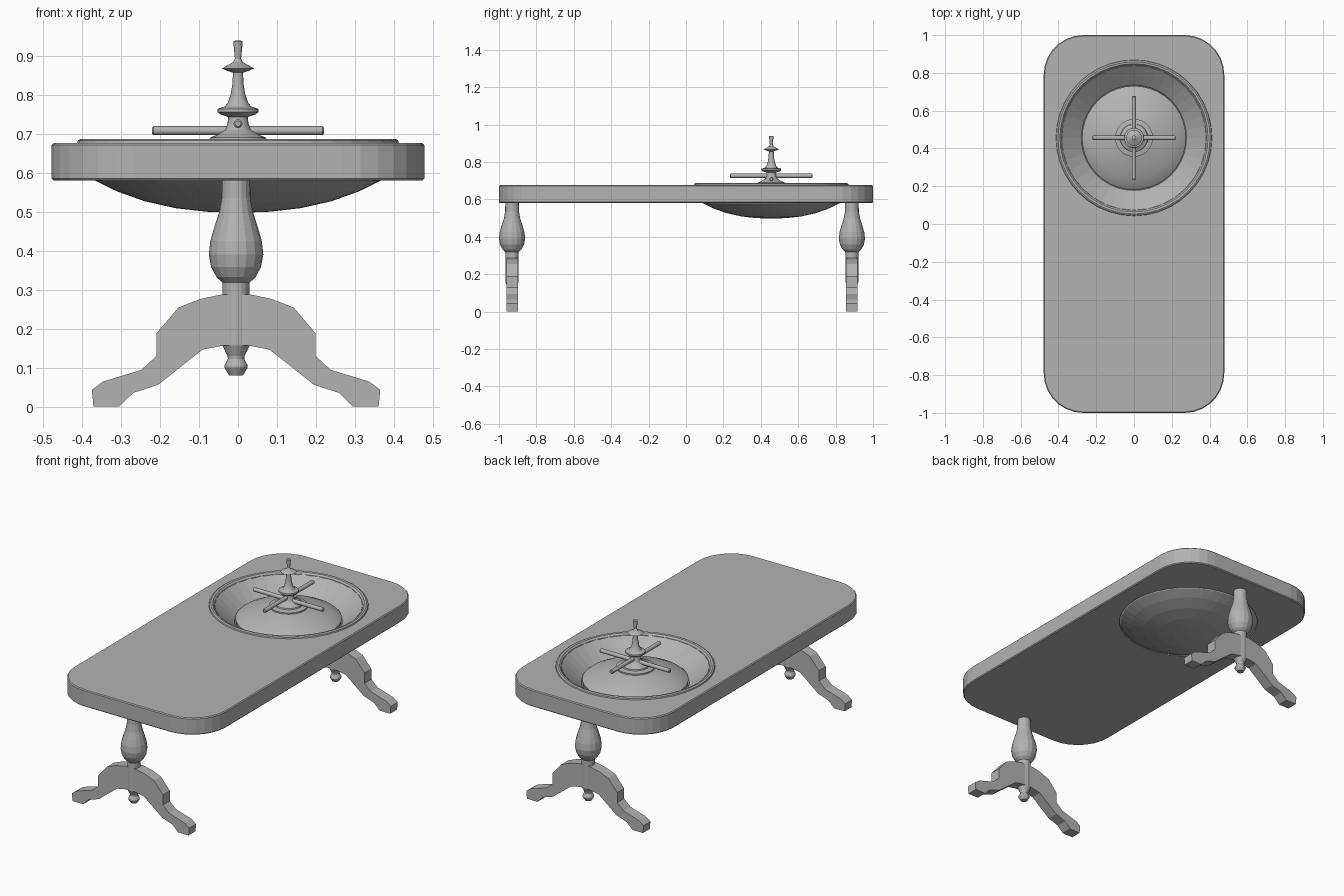
import bpy, bmesh
from math import sin, cos, pi, radians
from mathutils import Matrix

if "Cube" in bpy.data.objects:
    bpy.data.objects.remove(bpy.data.objects["Cube"])

# Single plain grey finish
grey = bpy.data.materials.new("plain grey")
grey.use_nodes = True
grey.diffuse_color = (0.45, 0.45, 0.45, 1)
grey.node_tree.nodes["Principled BSDF"].inputs["Base Color"].default_value = grey.diffuse_color


def finish(bm, name, smooth=None):
    bmesh.ops.remove_doubles(bm, verts=bm.verts, dist=1e-5)
    bmesh.ops.recalc_face_normals(bm, faces=bm.faces)
    mesh = bpy.data.meshes.new(name)
    bm.to_mesh(mesh)
    bm.free()
    mesh.materials.append(grey)
    obj = bpy.data.objects.new(name, mesh)
    bpy.context.collection.objects.link(obj)
    bpy.ops.object.select_all(action='DESELECT')
    obj.select_set(True)
    bpy.context.view_layer.objects.active = obj
    if smooth:
        bpy.ops.object.shade_smooth_by_angle(angle=radians(smooth))
    return obj


def lathe(name, profile, x, y, steps=32, smooth=None):
    """Spin (radius, height) points around a vertical axis."""
    bm = bmesh.new()
    verts = [bm.verts.new((r, 0, z)) for r, z in profile]
    edges = [bm.edges.new(pair) for pair in zip(verts, verts[1:])]
    bmesh.ops.spin(bm, geom=verts + edges, cent=(0, 0, 0), axis=(0, 0, 1),
                   angle=2 * pi, steps=steps)
    bmesh.ops.translate(bm, verts=bm.verts, vec=(x, y, 0))
    return finish(bm, name, smooth)


def prism(name, outline, to_3d, depth):
    """Extrude a flat outline along a vector."""
    bm = bmesh.new()
    face = bm.faces.new([bm.verts.new(to_3d(a, b)) for a, b in outline])
    new = bmesh.ops.extrude_face_region(bm, geom=[face])["geom"]
    bmesh.ops.translate(bm, vec=depth, verts=[v for v in new if isinstance(v, bmesh.types.BMVert)])
    return finish(bm, name)


WHEEL_Y = 0.456

# Table top: rounded rectangle with a softened edge
HALF_X, HALF_Y, CORNER, PARTS = 0.478, 1.0, 0.21, 7
outline = []
for quarter, (sx, sy) in enumerate([(1, 1), (-1, 1), (-1, -1), (1, -1)]):
    for i in range(PARTS + 1):
        a = (quarter + i / PARTS) * pi / 2
        outline.append((sx * (HALF_X - CORNER) + CORNER * cos(a),
                        sy * (HALF_Y - CORNER) + CORNER * sin(a)))
table_top = prism("table_top", outline, lambda a, b: (a, b, 0.58), (0, 0, 0.096))
bevel = table_top.modifiers.new("soft edge", 'BEVEL')
bevel.width = 0.005
bevel.segments = 1
bevel.limit_method = 'ANGLE'
bevel.angle_limit = radians(50)

# Round opening for the wheel bowl
cutter = lathe("opening_cutter", [(0, 0.4), (0.355, 0.4), (0.395, 0.8), (0, 0.8)], 0, WHEEL_Y)
cutter.hide_render = True
cut = table_top.modifiers.new("opening", 'BOOLEAN')
cut.operation = 'DIFFERENCE'
cut.object = cutter
bpy.context.view_layer.objects.active = table_top
for modifier in ("soft edge", "opening"):
    bpy.ops.object.modifier_apply(modifier=modifier)
bpy.data.objects.remove(cutter)

# Wheel bowl with shallow round underside, raised rim and sloping track
lathe("wheel_bowl", [
    (0, 0.497), (0.08, 0.5), (0.16, 0.509), (0.24, 0.527), (0.31, 0.552), (0.365, 0.579),
    (0.39, 0.62), (0.4, 0.675), (0.413, 0.676), (0.411, 0.683), (0.403, 0.687),
    (0.392, 0.685), (0.384, 0.676), (0.282, 0.592), (0.278, 0.582), (0, 0.575)],
    0, WHEEL_Y, 40)

# Domed rotor
lathe("wheel_rotor", [
    (0, 0.58), (0.272, 0.58), (0.275, 0.604), (0.265, 0.612), (0.22, 0.634),
    (0.16, 0.655), (0.1, 0.67), (0.1, 0.678), (0.08, 0.683), (0, 0.685)],
    0, WHEEL_Y, 40, 30)

# Turned spindle
lathe("wheel_spindle", [
    (0, 0.68), (0.074, 0.683), (0.072, 0.69), (0.055, 0.697), (0.034, 0.71), (0.027, 0.725),
    (0.025, 0.743), (0.046, 0.75), (0.053, 0.756), (0.052, 0.764), (0.034, 0.77),
    (0.026, 0.78), (0.019, 0.8), (0.014, 0.83), (0.013, 0.857), (0.026, 0.861),
    (0.042, 0.868), (0.03, 0.874), (0.012, 0.884), (0.008, 0.892), (0.011, 0.925),
    (0.012, 0.938), (0, 0.94)], 0, WHEEL_Y, 20, 30)

# Two crossed handle bars, one resting above the other
for name, axis, height in (("handle_bar_across", 'Y', 0.708), ("handle_bar_along", 'X', 0.726)):
    bm = bmesh.new()
    bmesh.ops.create_cone(bm, cap_ends=True, segments=12, radius1=0.0115, radius2=0.0115,
                          depth=0.442, matrix=Matrix.Translation((0, WHEEL_Y, height))
                          @ Matrix.Rotation(pi / 2, 4, axis))
    caps = [e for e in bm.edges if any(len(f.verts) > 4 for f in e.link_faces)]
    bmesh.ops.bevel(bm, geom=caps, offset=0.004, segments=1, affect='EDGES')
    finish(bm, name, 40)

# Pedestals: turned post plus a pair of scrolled feet
LEG_X, FOOT_HALF = -0.005, 0.031
half_foot = [
    (0.035, 0.288), (0.092, 0.276), (0.148, 0.254), (0.204, 0.188), (0.204, 0.13),
    (0.243, 0.094), (0.342, 0.064), (0.37, 0.043), (0.366, 0), (0.3, 0), (0.264, 0.035),
    (0.2, 0.056), (0.137, 0.106), (0.086, 0.146), (0.03, 0.157)]
foot_outline = half_foot + [(-x, z) for x, z in reversed(half_foot)]
post = [
    (0, 0.08), (0.018, 0.08), (0.03, 0.1), (0.03, 0.105), (0.021, 0.122), (0.022, 0.13),
    (0.035, 0.157), (0.035, 0.318), (0.05, 0.332), (0.064, 0.358), (0.07, 0.39),
    (0.066, 0.425), (0.056, 0.46), (0.044, 0.497), (0.037, 0.535), (0.036, 0.585), (0, 0.585)]
for end, y in (("front", -0.93), ("back", 0.887)):
    lathe(end + "_post", post, LEG_X, y, 16)
    prism(end + "_feet", foot_outline,
          lambda a, b: (LEG_X + a, y - FOOT_HALF, b), (0, 2 * FOOT_HALF, 0))
